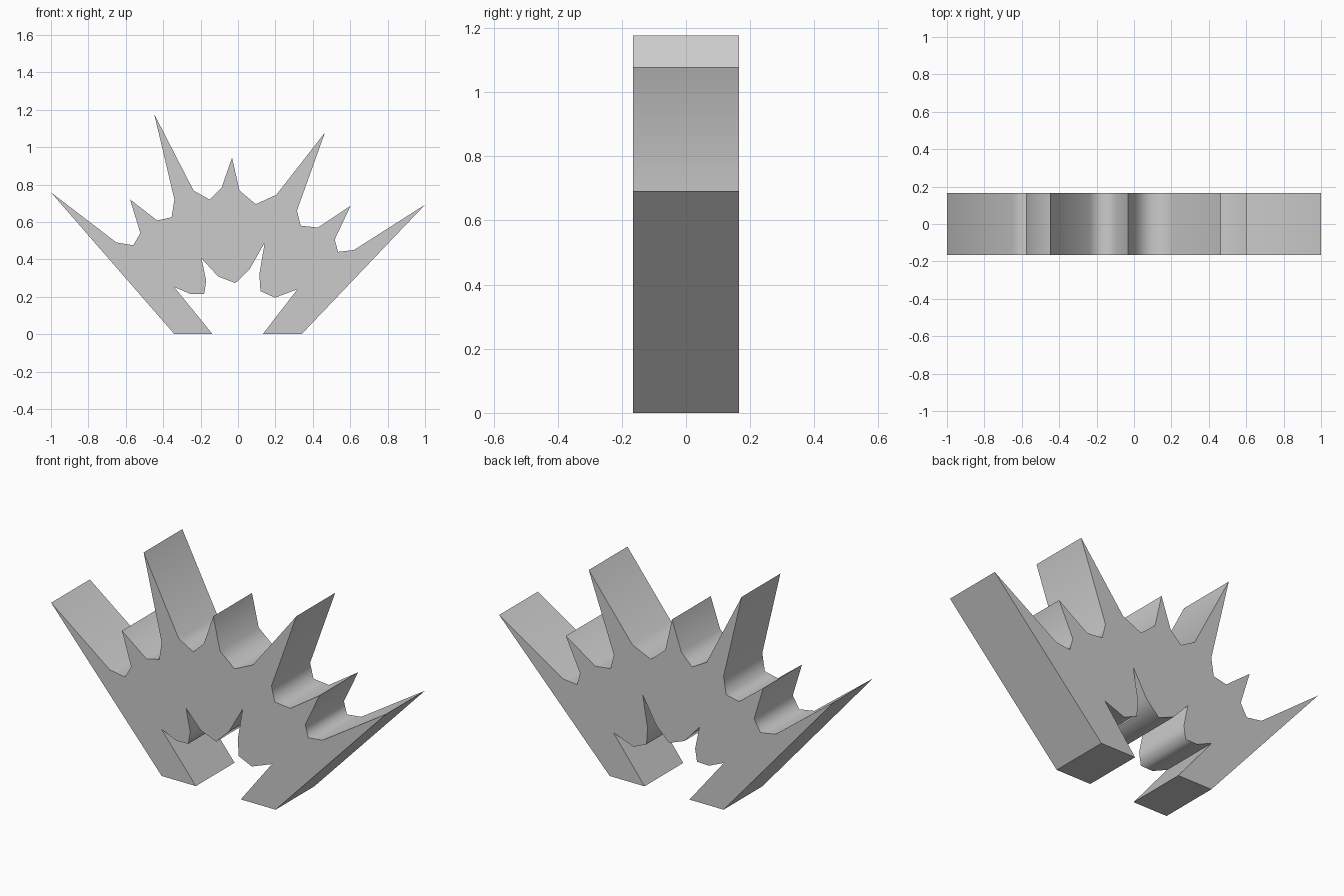
import bpy
import bmesh
from math import radians

default_cube = bpy.data.objects.get("Cube")
if default_cube:
    bpy.data.objects.remove(default_cube, do_unlink=True)

UNIT = 0.001          # outline coordinates are in thousandths
HALF_DEPTH = 0.165
CREASE_ANGLE = radians(82)

# Outline of the spiky crown, clockwise, grouped by feature as (x, z)
right_outer_ray = [(-340, 0), (-1000, 758), (-650, 490), (-560, 475)]
right_short_ray = [(-522, 540), (-577, 720), (-432, 608), (-355, 625)]
right_tall_ray = [(-340, 720), (-448, 1177), (-238, 768), (-152, 720)]
centre_ray = [(-88, 782), (-32, 944), (8, 768), (95, 695)]
left_tall_ray = [(205, 745), (465, 1078), (315, 660), (335, 580)]
left_short_ray = [(427, 570), (602, 686), (517, 506), (535, 440)]
left_outer_ray = [(620, 450), (1000, 692), (340, 0), (132, 0)]
left_notch = [(318, 240), (198, 195), (120, 230), (114, 320), (143, 490)]
centre_lobe = [(62, 348), (-14, 273), (-106, 308)]
right_notch = [(-195, 405), (-170, 285), (-181, 216), (-253, 214),
               (-342, 253), (-136, 0)]

outline = (right_outer_ray + right_short_ray + right_tall_ray + centre_ray
           + left_tall_ray + left_short_ray + left_outer_ray
           + left_notch + centre_lobe + right_notch)


def make_material(name, colour):
    """Create a plain flat-coloured material."""
    material = bpy.data.materials.new(name)
    material.use_nodes = True
    material.diffuse_color = colour
    shader = material.node_tree.nodes["Principled BSDF"]
    shader.inputs["Base Color"].default_value = colour
    return material


def extrude_outline(name, points, half_depth, material):
    """Extrude a flat outline through the depth, rounding the shading of
    gentle corners and keeping tips, caps and feet crisp."""
    bm = bmesh.new()
    front = [bm.verts.new((x * UNIT, -half_depth, z * UNIT)) for x, z in points]
    face = bm.faces.new(front)
    extruded = bmesh.ops.extrude_face_region(bm, geom=[face], use_keep_orig=True)
    back = [v for v in extruded["geom"] if isinstance(v, bmesh.types.BMVert)]
    bmesh.ops.translate(bm, verts=back, vec=(0, 2 * half_depth, 0))
    bmesh.ops.recalc_face_normals(bm, faces=bm.faces)

    for f in bm.faces:
        f.smooth = True
    for edge in bm.edges:
        on_ground = all(v.co.z < UNIT for v in edge.verts)
        edge.smooth = edge.calc_face_angle() < CREASE_ANGLE and not on_ground

    mesh = bpy.data.meshes.new(name)
    bm.to_mesh(mesh)
    bm.free()
    mesh.materials.append(material)
    obj = bpy.data.objects.new(name, mesh)
    bpy.context.collection.objects.link(obj)
    return obj


grey = make_material("light grey", (0.6, 0.6, 0.6, 1))
extrude_outline("spiky_crown", outline, HALF_DEPTH, grey)
